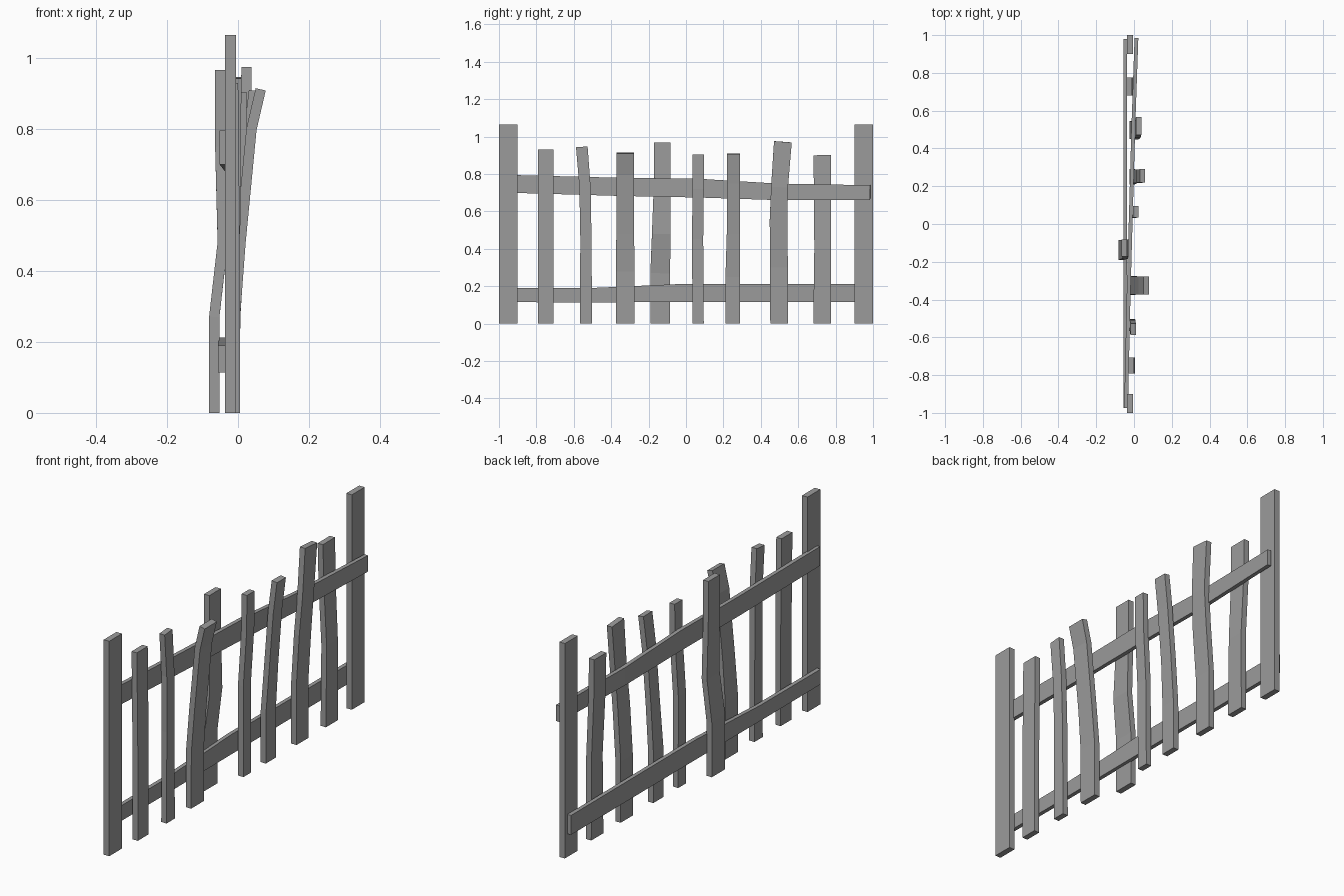
import bpy
import bmesh
from mathutils import Vector

# dark weathered grey
grey = bpy.data.materials.new("dark_grey")
grey.diffuse_color = (0.33, 0.33, 0.33, 1)


def plank(name, pts, thick, side):
    """Sweep a rectangle along pts (x, y, z, width); side is the width axis."""
    path = [Vector(p[:3]) for p in pts]
    bm, rings, n = bmesh.new(), [], len(pts)
    for i, c in enumerate(path):
        # average neighbouring directions; the first end stays square to the axis
        if i == 0:
            t = Vector((0, 0, 1)) if side.y else Vector((0, 1, 0))
        else:
            t = (c - path[i - 1]).normalized()
            if i < n - 1:
                t = (t + (path[i + 1] - c).normalized()).normalized()
        w = (side - t * side.dot(t)).normalized()
        d = w.cross(t).normalized()
        hw, ht = pts[i][3] / 2, thick / 2
        rings.append([bm.verts.new(c + w * hw * a + d * ht * b)
                      for a, b in ((-1, -1), (1, -1), (1, 1), (-1, 1))])
    bm.faces.new(rings[0])
    bm.faces.new(rings[-1])
    for lo, hi in zip(rings, rings[1:]):
        for k in range(4):
            j = (k + 1) % 4
            bm.faces.new((lo[k], lo[j], hi[j], hi[k]))
    bmesh.ops.recalc_face_normals(bm, faces=bm.faces)
    mesh = bpy.data.meshes.new(name)
    bm.to_mesh(mesh)
    bm.free()
    mesh.materials.append(grey)
    bpy.context.collection.objects.link(bpy.data.objects.new(name, mesh))


Y, Z = Vector((0, 1, 0)), Vector((0, 0, 1))

# end posts
for label, y in (("left", -0.95), ("right", 0.95)):
    plank("post_" + label, [(-0.021, y, 0, 0.1), (-0.021, y, 1.065, 0.1)], 0.03, Y)

# rails
plank("lower_rail", [(-0.046, -0.975, 0.152, 0.075), (-0.046, -0.5, 0.152, 0.077),
                     (-0.046, 0.0, 0.164, 0.098), (-0.046, 0.98, 0.163, 0.096)], 0.02, Z)
plank("upper_rail", [(-0.042, -0.975, 0.748, 0.095), (-0.028, -0.35, 0.731, 0.097),
                     (-0.016, 0.07, 0.724, 0.1), (-0.004, 0.5, 0.704, 0.088),
                     (0.013, 0.985, 0.70, 0.08)], 0.02, Z)

# pickets, warped by differing amounts
pickets = [
    [(-0.009, -0.75, 0, 0.085), (-0.009, -0.75, 0.45, 0.085), (-0.014, -0.75, 0.93, 0.085)],
    [(-0.009, -0.535, 0, 0.065), (-0.009, -0.535, 0.45, 0.06), (-0.006, -0.54, 0.73, 0.06),
     (-0.005, -0.557, 0.945, 0.062)],
    [(-0.009, -0.325, 0, 0.1), (-0.008, -0.325, 0.28, 0.1), (0.007, -0.325, 0.48, 0.095),
     (0.038, -0.325, 0.80, 0.095), (0.064, -0.325, 0.912, 0.095)],
    [(-0.067, -0.138, 0, 0.105), (-0.067, -0.138, 0.27, 0.105), (-0.043, -0.132, 0.48, 0.1),
     (-0.05, -0.127, 0.75, 0.09), (-0.051, -0.127, 0.967, 0.09)],
    [(-0.009, 0.065, 0, 0.06), (-0.008, 0.062, 0.45, 0.06), (0.008, 0.065, 0.72, 0.06),
     (0.010, 0.065, 0.905, 0.06)],
    [(-0.009, 0.25, 0, 0.08), (-0.009, 0.25, 0.25, 0.078), (0.005, 0.253, 0.48, 0.07),
     (0.026, 0.253, 0.75, 0.07), (0.045, 0.255, 0.908, 0.07)],
    [(-0.009, 0.498, 0, 0.095), (-0.009, 0.497, 0.3, 0.095), (0.008, 0.495, 0.55, 0.095),
     (0.02, 0.5, 0.73, 0.09), (0.024, 0.518, 0.972, 0.095)],
    [(-0.009, 0.728, 0, 0.095), (-0.009, 0.73, 0.4, 0.088), (-0.023, 0.73, 0.7, 0.092),
     (-0.026, 0.729, 0.9, 0.095)],
]
for i, pts in enumerate(pickets):
    plank("picket_%d" % (i + 1), pts, 0.029, Y)
